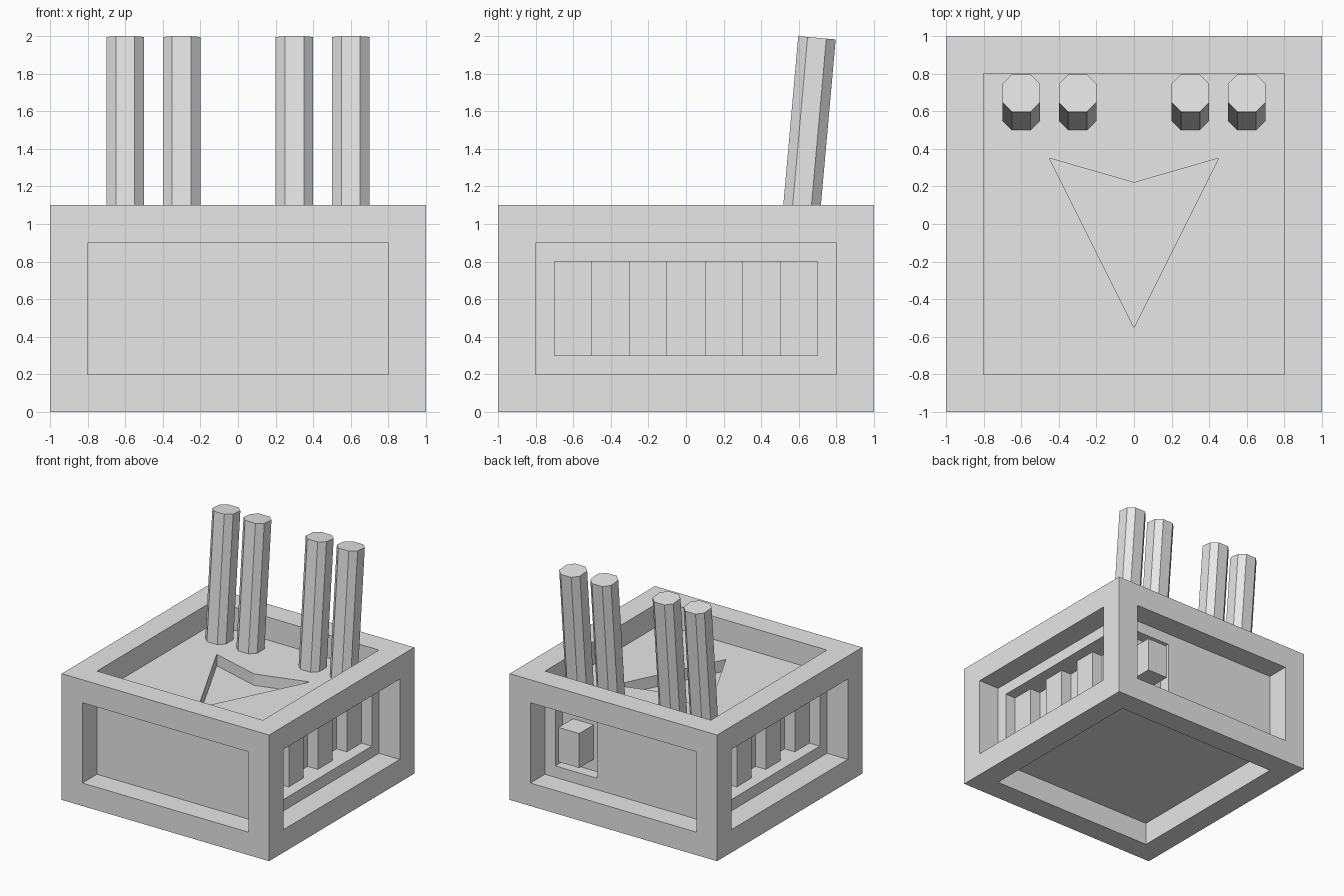
import bpy, bmesh
from math import radians
from mathutils import Vector, Matrix

if "Cube" in bpy.data.objects:
    bpy.data.objects.remove(bpy.data.objects["Cube"])

grey = bpy.data.materials.new("plain_grey")
grey.use_nodes = True
COLOUR = (0.8, 0.8, 0.8, 1)
grey.diffuse_color = COLOUR
grey.node_tree.nodes["Principled BSDF"].inputs["Base Color"].default_value = COLOUR


def finish(bm, name):
    mesh = bpy.data.meshes.new(name)
    bm.to_mesh(mesh)
    bm.free()
    mesh.materials.append(grey)
    obj = bpy.data.objects.new(name, mesh)
    bpy.context.collection.objects.link(obj)
    return obj


def inset(bm, face, width):
    bmesh.ops.inset_individual(bm, faces=[face], thickness=width, use_even_offset=True)
    return face


def push(bm, face, distance):
    """Move a face along its normal, leaving straight walls behind."""
    face.normal_update()
    offset = face.normal * distance
    moved = bmesh.ops.extrude_discrete_faces(bm, faces=[face])["faces"][0]
    bmesh.ops.translate(bm, verts=moved.verts, vec=offset)
    return moved


def split(bm, faces, point, normal):
    """Cut coplanar faces with a plane and return all the pieces."""
    geom = set(faces)
    for f in faces:
        geom.update(f.verts, f.edges)
    cut = bmesh.ops.bisect_plane(bm, geom=list(geom), plane_co=point, plane_no=normal)
    return [g for g in cut["geom"] if isinstance(g, bmesh.types.BMFace)]


# Crate with a deep recess in each of its six sides
bm = bmesh.new()
bmesh.ops.create_cube(bm, size=1, matrix=Matrix.Translation((0, 0, 0.55)) @ Matrix.Diagonal((2, 2, 1.1, 1)))
bm.normal_update()
panels = {}
for face in list(bm.faces):
    key = tuple(round(c) for c in face.normal)
    panels[key] = push(bm, inset(bm, face, 0.2), -0.2)

# Side vents: recessed strip with alternating bars and gaps
for side in (-1, 1):
    strip = [push(bm, inset(bm, panels[(side, 0, 0)], 0.1), -0.1)]
    for i in range(6):
        strip = split(bm, strip, (0, -0.5 + 0.2 * i, 0), (0, 1, 0))
    strip.sort(key=lambda f: f.calc_center_median().y)
    for gap in strip[1::2]:
        push(bm, gap, -0.1)

# Back pocket with a protruding block
pieces = split(bm, [panels[(0, 1, 0)]], (0.2, 0, 0), (1, 0, 0))
corner = max(pieces, key=lambda f: f.calc_center_median().x)
pocket = push(bm, inset(bm, corner, 0.1), -0.1)
push(bm, inset(bm, pocket, 0.1), 0.2)

# Sunken arrowhead in the top panel
top = panels[(0, 0, 1)]
ring = {(v.co.x > 0, v.co.y > 0): v for v in top.verts}
bmesh.ops.delete(bm, geom=[top], context="FACES_ONLY")
bl, br, fl, fr = (ring[k] for k in ((False, True), (True, True), (False, False), (True, False)))
left, notch, right, tip = (bm.verts.new((x, y, 0.9)) for x, y in
                           ((-0.45, 0.35), (0, 0.22), (0.45, 0.35), (0, -0.55)))
for loop in ((bl, left, notch, right, br), (br, right, tip, fr), (fr, tip, fl), (fl, tip, left, bl)):
    bm.faces.new(loop)
push(bm, bm.faces.new((left, tip, right, notch)), -0.1)
finish(bm, "crate_body")

# Four leaning octagonal pipes
octagon = [(0.1, 0.05), (0.05, 0.1), (-0.05, 0.1), (-0.1, 0.05),
           (-0.1, -0.05), (-0.05, -0.1), (0.05, -0.1), (0.1, -0.05)]
lean = Matrix.Rotation(radians(-5), 3, "X")
for name, x in (("outer_right", -0.6), ("inner_right", -0.3), ("inner_left", 0.3), ("outer_left", 0.6)):
    bm = bmesh.new()
    base = [bm.verts.new((x + u, 0.6 + v, 0.9)) for u, v in octagon]
    cap = [bm.verts.new(Vector((x, 0.697, 1.991)) + lean @ Vector((u, v, 0))) for u, v in octagon]
    bm.faces.new(cap)
    bm.faces.new(base[::-1])
    for i in range(8):
        j = (i + 1) % 8
        bm.faces.new((base[i], base[j], cap[j], cap[i]))
    finish(bm, name + "_pipe")
